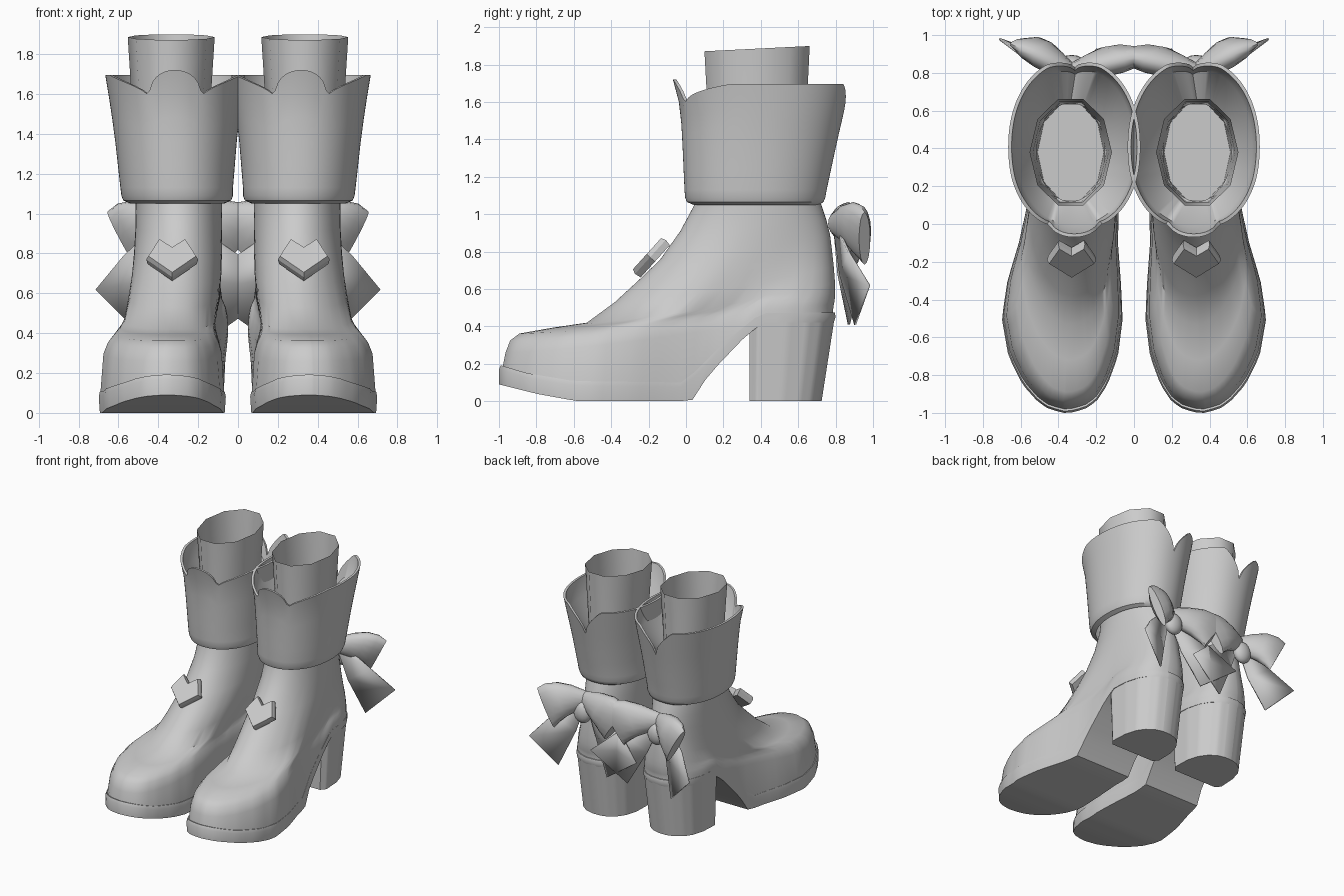
import bpy, bmesh, math
from mathutils import Vector

cube = bpy.data.objects.get("Cube")
if cube:
    bpy.data.objects.remove(cube)

grey = bpy.data.materials.new("plain grey")
grey.use_nodes = True
grey.diffuse_color = (0.6, 0.6, 0.6, 1)
grey.node_tree.nodes["Principled BSDF"].inputs["Base Color"].default_value = (0.6, 0.6, 0.6, 1)


def lerp(a, b, t):
    return a + (b - a) * t


def interp(table, v):
    """Piecewise linear lookup; the first column is the key."""
    if v <= table[0][0]:
        return table[0][1:]
    for lo, hi in zip(table, table[1:]):
        if v <= hi[0]:
            t = (v - lo[0]) / (hi[0] - lo[0])
            return [lerp(a, b, t) for a, b in zip(lo[1:], hi[1:])]
    return table[-1][1:]


def finish(name, bm, angle=35):
    """Turn a bmesh into a mirrored, shaded object."""
    bmesh.ops.recalc_face_normals(bm, faces=bm.faces)
    mesh = bpy.data.meshes.new(name)
    bm.to_mesh(mesh)
    bm.free()
    mesh.materials.append(grey)
    obj = bpy.data.objects.new(name, mesh)
    bpy.context.collection.objects.link(obj)
    bpy.ops.object.select_all(action='DESELECT')
    obj.select_set(True)
    bpy.context.view_layer.objects.active = obj
    if angle:
        bpy.ops.object.shade_smooth_by_angle(angle=math.radians(angle))
    obj.modifiers.new("Mirror", 'MIRROR').use_mirror_merge = False
    return obj


def loft(bm, rings, caps=()):
    """Skin closed rings; caps are strips joining both sides of a ring."""
    rows = [[bm.verts.new(p) for p in ring] for ring in rings]
    n = len(rows[0])
    for a, b in zip(rows, rows[1:]):
        for i in range(n):
            j = (i + 1) % n
            bm.faces.new((a[i], a[j], b[j], b[i]))
    for c in caps:
        r = rows[c]
        for i in range(n // 2):
            quad = [r[i], r[i + 1], r[n - i - 1], r[-i]]
            bm.faces.new(list(dict.fromkeys(quad)))


# Footprint: y, inner x, outer x
FOOT = [(-1, .34, .37), (-.98, .26, .45), (-.94, .2, .51), (-.85, .14, .59), (-.7, .085, .665),
        (-.5, .06, .7), (-.3, .07, .67), (-.1, .085, .61), (.1, .08, .565), (.35, .05, .55),
        (.55, .055, .54), (.66, .085, .51), (.73, .13, .465), (.78, .19, .4), (.8, .26, .33)]
WELT = [(-1, .195), (-.85, .15), (-.6, .108), (-.01, .10), (.2, .31), (.4, .47), (.8, .475)]
TREAD = [(-1, .09), (-.8, .04), (-.58, 0), (.03, 0), (.12, .14), (.33, .36), (.42, .42), (.8, .42)]
N = 80
ANGLES = [2 * math.pi * i / N for i in range(N)]


def foot_ring(front, back, blend, scale, height):
    """Ring that blends from the footprint to the ankle oval."""
    ring = []
    for a in ANGLES:
        u = (1 - math.cos(a)) / 2
        xin, xout = interp(FOOT, lerp(-1, .8, u))
        mid = (xin + xout) / 2
        narrow = lerp(scale, 1, min(1, u / .8) ** 2)
        side = math.copysign((xout - xin) / 2 * narrow, math.sin(a))
        x = lerp(mid + side, .297 + .217 * math.sin(a), blend)
        y = lerp(front, back, u)
        ring.append((x, y, height(u, y)))
    return ring


# Sole with a thin welt
bm = bmesh.new()
loft(bm, [foot_ring(-1, .79, 0, .98, lambda u, y: interp(TREAD, y)[0]),
          foot_ring(-1, .8, 0, 1, lambda u, y: interp(WELT, y)[0] - .025),
          foot_ring(-.99, .795, 0, .98, lambda u, y: interp(WELT, y)[0])], (0, 2))
finish("sole", bm, 30)

# Block heel with softened front corners
bm = bmesh.new()
rings = []
for z, length, scale in ((0, .385, .9), (.45, .455, .985)):
    ring = []
    for a in ANGLES:
        u = (1 - math.cos(a)) / 2
        xin, xout = interp(FOOT, lerp(.34, .8, u))
        half = (xout - xin) / 2 * scale * min(1, .85 + u * 1.5)
        ring.append(((xin + xout) / 2 + math.copysign(half, math.sin(a)), .34 + u * length, z))
    rings.append(ring)
loft(bm, rings, (0, 1))
finish("heel", bm, 40)

# Upper: front y, front z, back y, back z, blend, scale
UPPER = [(-.965, .26, .787, .49, .02, .93), (-.94, .325, .79, .51, .06, .87), (-.89, .362, .795, .54, .13, .8),
         (-.72, .392, .797, .58, .26, .75), (-.53, .42, .797, .63, .42, .75), (-.38, .53, .79, .72, .66, .82),
         (-.26, .64, .78, .81, .83, .9), (-.14, .755, .77, .89, .93, 1), (-.03, .91, .75, .97, 1, 1),
         (.045, 1.05, .72, 1.06, 1, 1), (.06, 1.12, .7, 1.12, 1, 1)]
bm = bmesh.new()
rings = [foot_ring(-.98, .787, 0, .97, lambda u, y: interp(WELT, y)[0] - .005)]
for k, (yf, zf, yb, zb, blend, scale) in enumerate(UPPER):
    rings.append(foot_ring(yf, yb, blend, scale, lambda u, y: max(
        lerp(zf, zb, u ** 1.4), interp(WELT, y)[0] + .02 * (k + 1))))
loft(bm, rings, (len(rings) - 1,))
finish("boot_upper", bm, 50)

# Leg lining tube, open and slanted at the top
bm = bmesh.new()
rings = []
for z, rx, ry in ((1.1, .175, .26), (1.6, .2, .275), (1.885, .218, .29)):
    ring = []
    for i in range(10):
        a = 2 * math.pi * (i + .5) / 10
        y = .38 + ry * 1.02 * math.cos(a)
        ring.append((.335 + rx * math.sin(a), y, z + (.05 * (y - .38) if z > 1.7 else 0)))
    rings.append(ring)
loft(bm, rings)
finish("leg_tube", bm, 60)

# Flared cuff: z, inner x, outer x, front y, back y
CUFF = [(1.05, .07, .54, .04, .71), (1.065, .035, .575, .005, .735), (1.09, .025, .585, -.005, .745),
        (1.13, .025, .59, -.008, .752), (1.4, .003, .62, -.02, .81), (1.57, -.017, .645, -.03, .85),
        (1.72, -.037, .67, -.07, .885)]


def rim(a):
    """Scalloped rim: rounded tongue in front, notch at the back."""
    if a < .38:
        return 1.58 + .14 * math.sqrt(1 - (a / .38) ** 2)
    front = 1.58 + .12 * min(1, (a - .38) / .9) ** .55
    back = 1.49 + .205 * min(1, (math.pi - a) / .4) ** .6
    return min(front, back)


def cuff_point(a, z, inset=0):
    x0, x1, y0, y1 = interp(CUFF, z)
    s, c = math.sin(a), -math.cos(a)
    sx = math.copysign(abs(s) ** .94, s)
    sy = math.copysign(abs(c) ** .94, c)
    return ((x0 + x1) / 2 + ((x1 - x0) / 2 - inset) * sx,
            (y0 + y1) / 2 + ((y1 - y0) / 2 - inset) * sy, z)


def cuff_height(a, t):
    return lerp(1.13, rim(min(a, 2 * math.pi - a)), t)


bm = bmesh.new()
turn = [2 * math.pi * i / 120 for i in range(120)]
rings = [[cuff_point(a, row[0]) for a in turn] for row in CUFF[:3]]
rings += [[cuff_point(a, cuff_height(a, t / 5)) for a in turn] for t in range(6)]
rings += [[cuff_point(a, cuff_height(a, t), .018) for a in turn] for t in (1, .75)]
rings.append([(.335 + .18 * math.sin(a), .38 - .26 * math.cos(a), 1.38) for a in turn])
loft(bm, rings)
finish("cuff", bm, 40)

# Heart ornament tilted on the instep
HEART = [(0, -.125), (.13, -.005), (.07, .12), (0, .06), (-.07, .12), (-.13, -.005)]
centre = Vector((.33, -.185, .77))
up = Vector((0, .67, .74))
out = Vector((0, -.74, .67))
bm = bmesh.new()
sides = []
for depth, size in ((-.03, .95), (.005, 1), (.03, .92)):
    sides.append([bm.verts.new(centre + Vector((1, 0, 0)) * x * size + up * v * size + out * depth)
                  for x, v in HEART])
for a, b in zip(sides, sides[1:]):
    for i in range(6):
        j = (i + 1) % 6
        bm.faces.new((a[i], a[j], b[j], b[i]))
for row in (sides[0], sides[-1]):
    bm.faces.new((row[0], row[1], row[2], row[3]))
    bm.faces.new((row[0], row[3], row[4], row[5]))
finish("heart", bm, 0)

# Bow behind each ankle: puffed drooping loops, flat tails, round knot
LOOP = [(.0, .80, .95, .06, .04), (.08, .85, .95, .1, .06), (.15, .895, .94, .125, .07),
        (.21, .93, .91, .14, .06), (.25, .955, .87, .14, .03)]
TAIL = [((.0, .80, .92), (.05, .80, .97)), ((.07, .83, .68), (.24, .88, .79)),
        ((.17, .91, .41), (.38, .985, .62))]
for side, reach, lean in (("outer", 1, 1), ("inner", -1.4, .7)):
    bm = bmesh.new()
    rings = []
    for dx, y, z, high, thick in LOOP:
        ring = []
        for i in range(16):
            a = 2 * math.pi * i / 16
            ring.append((.33 + reach * (dx - thick * .45 * math.cos(a) + .3 * dx * math.sin(a)),
                         .8 + (y - .8) * lean + thick * math.cos(a), z + high * math.sin(a)))
        rings.append(ring)
    loft(bm, rings, (0, -1))
    finish(side + "_bow_loop", bm, 45)

    bm = bmesh.new()
    verts = [[bm.verts.new((.33 + reach * x, .8 + (y - .8) * lean, z)) for x, y, z in row] for row in TAIL]
    for a, b in zip(verts, verts[1:]):
        bm.faces.new((a[0], a[1], b[1], b[0]))
    tail = finish(side + "_bow_tail", bm, 45)
    tail.modifiers.new("Solidify", 'SOLIDIFY').thickness = .012

bm = bmesh.new()
bmesh.ops.create_uvsphere(bm, u_segments=16, v_segments=10, radius=1)
bmesh.ops.scale(bm, vec=(.075, .05, .085), verts=bm.verts)
bmesh.ops.translate(bm, vec=(.33, .845, .86), verts=bm.verts)
finish("bow_knot", bm, 60)
